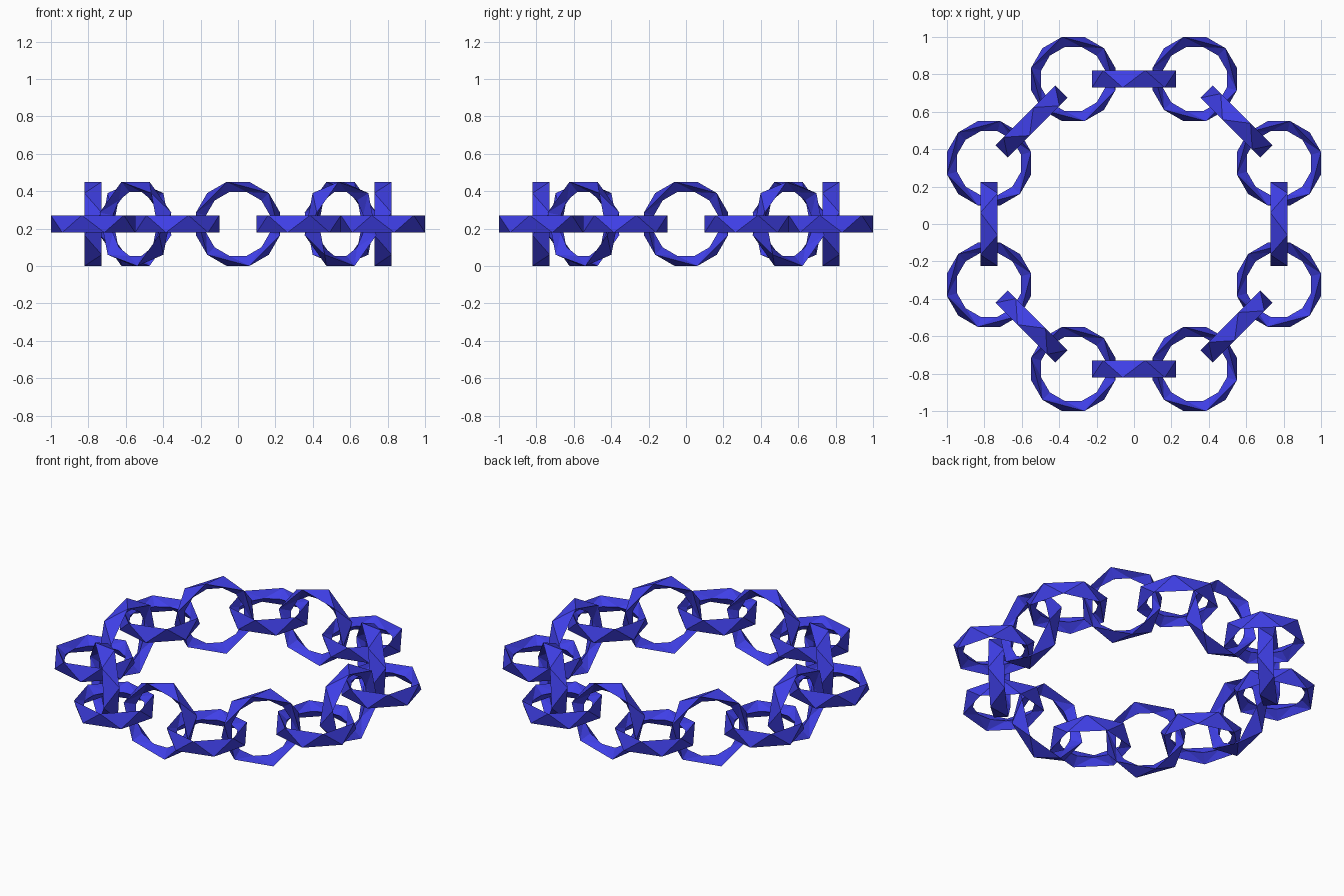
import bpy, bmesh
from math import cos, sin, pi, radians
from mathutils import Matrix

if "Cube" in bpy.data.objects:
    bpy.data.objects.remove(bpy.data.objects["Cube"])

R_OUT, R_IN, HALF, ORBIT, MID = 0.233, 0.177, 0.046, 0.775, 0.225
N = 12

blue = bpy.data.materials.new("blue")
blue.diffuse_color = (0.05, 0.05, 0.8, 1)
blue.use_nodes = True
blue.node_tree.nodes["Principled BSDF"].inputs["Base Color"].default_value = blue.diffuse_color


def link_mesh():
    """Faceted ring: outer rim zigzags between two hexagons, inner rim is a 12-gon."""
    bm = bmesh.new()
    ang = [radians(15 + 30 * i) for i in range(N)]
    out = [bm.verts.new((R_OUT * cos(a), R_OUT * sin(a), HALF if i % 2 else -HALF))
           for i, a in enumerate(ang)]
    inn = [bm.verts.new((R_IN * cos(a), R_IN * sin(a), 0)) for a in ang]
    for i in range(N):
        j, k = (i + 1) % N, (i + 2) % N
        bm.faces.new((out[i], out[j], out[k]))      # outer band
        bm.faces.new((out[i], inn[i], inn[j]))      # sloped sides
        bm.faces.new((out[i], inn[j], out[k]))
        bm.faces.new((out[k], inn[j], inn[k]))
    # sides of both hexagons share the inner rim
    bmesh.ops.recalc_face_normals(bm, faces=bm.faces)
    me = bpy.data.meshes.new("chain_link")
    bm.to_mesh(me)
    bm.free()
    me.materials.append(blue)
    return me


mesh = link_mesh()


def add_link(name, matrix):
    ob = bpy.data.objects.new(name, mesh)
    bpy.context.collection.objects.link(ob)
    ob.matrix_world = Matrix.Translation((0, 0, MID)) @ matrix


# flat links, a pair on each of the four sides
for q in range(4):
    turn = Matrix.Rotation(q * pi / 2, 4, 'Z')
    for s in (-1, 1):
        add_link("flat_link", turn @ Matrix.Translation((0.325 * s, -ORBIT, 0)))

# upright links joining them
for q in range(8):
    add_link("upright_link", Matrix.Rotation(q * pi / 4, 4, 'Z')
             @ Matrix.Translation((0, ORBIT, 0)) @ Matrix.Rotation(pi / 2, 4, 'X'))
